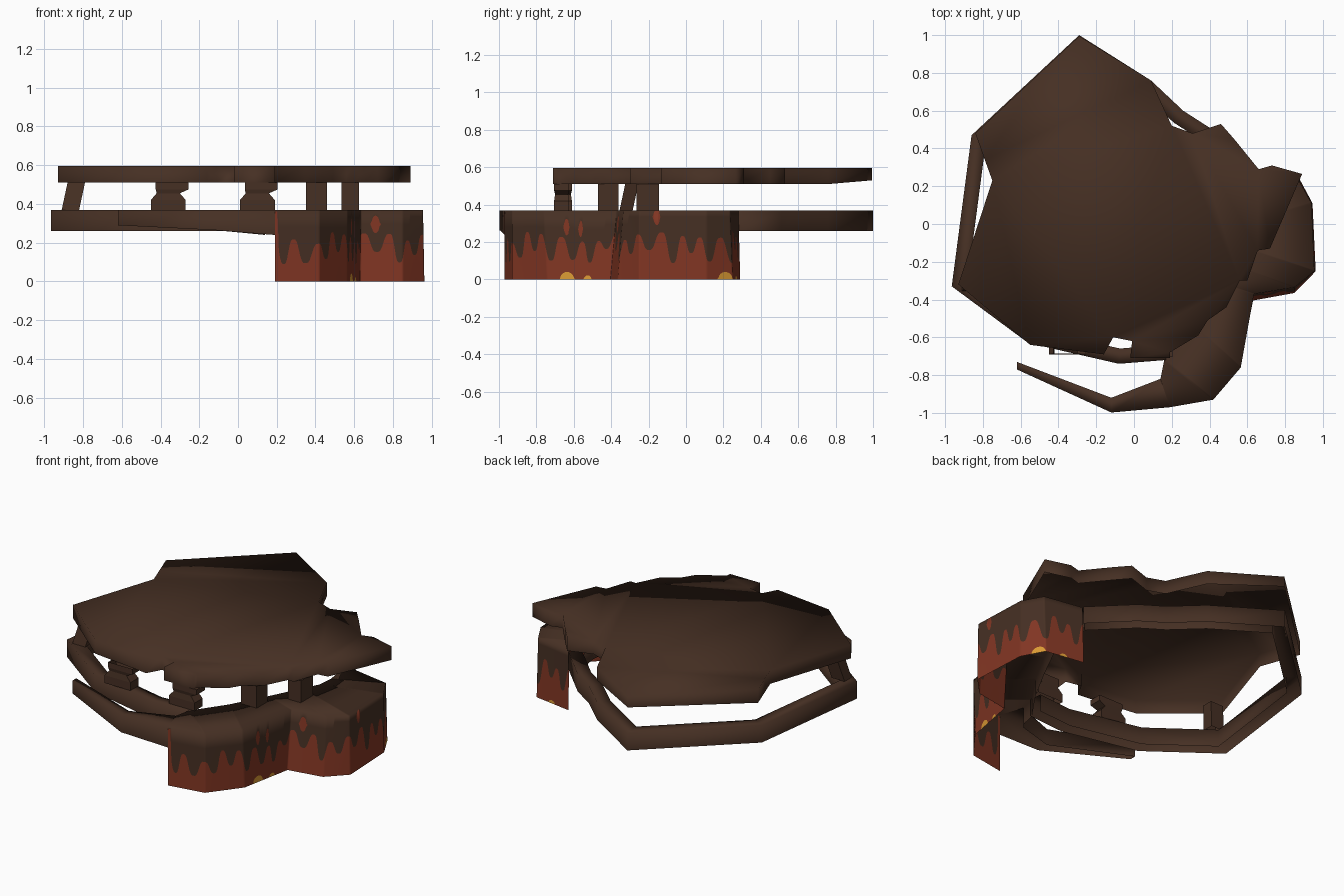
import bpy, bmesh, math, random
from mathutils import Vector

if "Cube" in bpy.data.objects:
    bpy.data.objects.remove(bpy.data.objects["Cube"])

random.seed(4)


def material(name, rgb):
    m = bpy.data.materials.new(name)
    m.diffuse_color = (*rgb, 1)
    m.use_nodes = True
    m.node_tree.nodes["Principled BSDF"].inputs["Base Color"].default_value = m.diffuse_color
    return m


BROWN = material("dark brown", (0.061, 0.029, 0.017))
RED = material("rust red", (0.225, 0.037, 0.017))
YELLOW = material("ochre yellow", (0.72, 0.33, 0.035))


def finish(name, bm, mats=(BROWN,), angle=0):
    me = bpy.data.meshes.new(name)
    bm.to_mesh(me)
    bm.free()
    ob = bpy.data.objects.new(name, me)
    bpy.context.collection.objects.link(ob)
    for m in mats:
        me.materials.append(m)
    if angle:
        bpy.ops.object.select_all(action='DESELECT')
        ob.select_set(True)
        bpy.context.view_layer.objects.active = ob
        bpy.ops.object.shade_smooth_by_angle(angle=math.radians(angle))
    return ob


def offset(path, d):
    """Mitred copy of an open path, moved d to its left."""
    pts = [Vector(p) for p in path]
    out = []
    for i, p in enumerate(pts):
        a = (p - pts[i - 1]).normalized() if i else None
        b = (pts[i + 1] - p).normalized() if i < len(pts) - 1 else None
        a, b = a or b, b or a
        na, nb = Vector((-a.y, a.x)), Vector((-b.y, b.x))
        n = (na + nb).normalized()
        out.append(p + n * d / max(0.4, n.dot(na)))
    return out


def beam(name, outer, inner, lows, top):
    """Channel open at the bottom: outer side, top, inner side."""
    bm = bmesh.new()
    rows = [[bm.verts.new(p) for p in ((*o, z), (*o, top), (*i, top), (*i, z))]
            for o, i, z in zip(outer, inner, lows)]
    for r, s in zip(rows, rows[1:]):
        for k in range(3):
            bm.faces.new((r[k], s[k], s[k + 1], r[k + 1]))
    bm.faces.new(rows[0])
    finish(name, bm, angle=100)


def post(name, levels):
    bm = bmesh.new()
    rows = [[bm.verts.new((x + a * hx, y + b * hy, z))
             for a, b in ((-1, -1), (1, -1), (1, 1), (-1, 1))] for x, y, hx, hy, z in levels]
    for r, s in zip(rows, rows[1:]):
        for i in range(4):
            bm.faces.new((r[i], r[(i + 1) % 4], s[(i + 1) % 4], s[i]))
    finish(name, bm)


# upper plate: top face with a rim hanging down, open below
outline = [(-.29, .995), (-.84, .48), (-.79, .34), (-.75, .23), (-.93, -.32), (-.55, -.64),
           (-.16, -.69), (-.11, -.60), (-.01, -.62), (-.02, -.71), (.19, -.71), (.19, -.68),
           (.34, -.59), (.39, -.51), (.49, -.44), (.56, -.30), (.60, -.30), (.655, -.14),
           (.72, -.13), (.89, .265), (.73, .31), (.66, .29), (.53, .45), (.46, .53),
           (.31, .48), (.20, .52), (.09, .76)]
bm = bmesh.new()
low = [bm.verts.new((x, y, .53 if y > .9 else .51)) for x, y in outline]
high = [bm.verts.new((x, y, .595)) for x, y in outline]
for i in range(len(low)):
    j = (i + 1) % len(low)
    bm.faces.new((low[i], low[j], high[j], high[i]))
bmesh.ops.triangulate(bm, faces=[bm.faces.new(high)])
finish("upper_plate", bm, angle=180)

# lower ring beam
ring = [(.62, .29), (.40, .51), (.26, .60), (.09, .76), (-.29, 1.0), (-.86, .47),
        (-.965, -.33), (-.56, -.63), (-.08, -.74), (.17, -.72)]
beam("lower_ring", ring, offset(ring, .08), [.26] * len(ring), .37)

# tapering tail in front of the ring
beam("front_tail", [(-.62, -.77), (-.12, -.998), (.19, -.97)],
     [(-.62, -.73), (-.12, -.92), (.14, -.82)], [.29, .265, .24], .37)

# side deck and its painted skirt: a thin sheet cut into colour bands by height
wall = [(.19, -.97), (.42, -.93), (.565, -.76), (.635, -.37), (.85, -.335), (.955, -.25),
        (.94, .11), (.87, .235), (.62, .28)]
foot = [(.19, -.97), (.42, -.93), (.565, -.74), (.63, -.405), (.85, -.365),
        (.962, -.25), (.945, .11), (.87, .25), (.62, .29)]
deck_in = [(.14, -.82), (.16, -.72), (.30, -.52), (.42, -.30), (.47, -.20), (.52, -.10),
           (.57, 0), (.58, .10), (.56, .22)]
wall, foot, deck_in = [[Vector(p) for p in path] for path in (wall, foot, deck_in)]
drips = [random.uniform(.19, .26) if k % 2 == 0 else random.uniform(.08, .17) for k in range(60)]
spots = [(.58, .045, .04), (.71, .025, .022), (1.67, .04, .04), (1.83, .025, .02)]
islands = [(.58, .015, .28), (.66, .012, .27), (.93, .022, .295), (1.30, .018, .335)]


def drip_height(s):
    if s < .018:
        return .36
    k, f = divmod((s + .012 * math.sin(s * 17)) / .055, 1)
    f = f * f * (3 - 2 * f)
    f = f * f * (3 - 2 * f)
    return drips[int(k)] * (1 - f) + drips[int(k) + 1] * f


def heights(s):
    """Row heights: foot, yellow top, red top, island bottom, island top, deck."""
    y = max([h * math.sqrt(max(0, 1 - ((s - c) / w) ** 2)) for c, w, h in spots])
    r = drip_height(s)
    c, w, z = min(islands, key=lambda i: abs(i[0] - s))
    t = .045 * math.sqrt(max(0, 1 - ((s - c) / w) ** 2))
    return [0, y, r, max(r, z - t), max(r, min(.37, z + t)), .37]


bm = bmesh.new()
columns, s = [], 0
for i in range(len(wall) - 1):
    length = (wall[i + 1] - wall[i]).length
    n = max(2, round(length / .007))
    for k in range(n + (i == len(wall) - 2)):
        f = k / n
        p, q, e = [path[i].lerp(path[i + 1], f) for path in (wall, foot, deck_in)]
        col = [bm.verts.new((*q.lerp(p, z / .37), z)) for z in heights(s + f * length)]
        columns.append(col + [bm.verts.new((*e, .37)), bm.verts.new((*e, .26))])
    s += length
for c, d in zip(columns, columns[1:]):
    for k, m in enumerate((2, 1, 0, 1, 0, 0, 0)):
        if max((c[k + 1].co - c[k].co).length, (d[k + 1].co - d[k].co).length) > 1e-5:
            bm.faces.new((c[k], d[k], d[k + 1], c[k + 1])).material_index = m
bmesh.ops.remove_doubles(bm, verts=bm.verts, dist=1e-5)
finish("painted_side_deck", bm, (BROWN, RED, YELLOW), 100)

# posts between the ring and the plate
for k, (x, y) in enumerate([(-.36, -.65), (.10, -.665)]):
    post(f"front_post_{k + 1}", [(x, y, .09, .04, .37), (x, y, .09, .04, .42),
                                 (x, y, .06, .035, .455), (x + .02, y, .085, .04, .475),
                                 (x + .02, y, .085, .04, .51)])
post("right_front_post", [(.405, -.415, .055, .055, .37), (.405, -.415, .055, .055, .51)])
post("right_back_post", [(.58, -.205, .045, .06, .37), (.58, -.205, .045, .06, .51)])
post("left_post", [(-.865, -.32, .045, .035, .37), (-.835, -.29, .045, .035, .51)])
